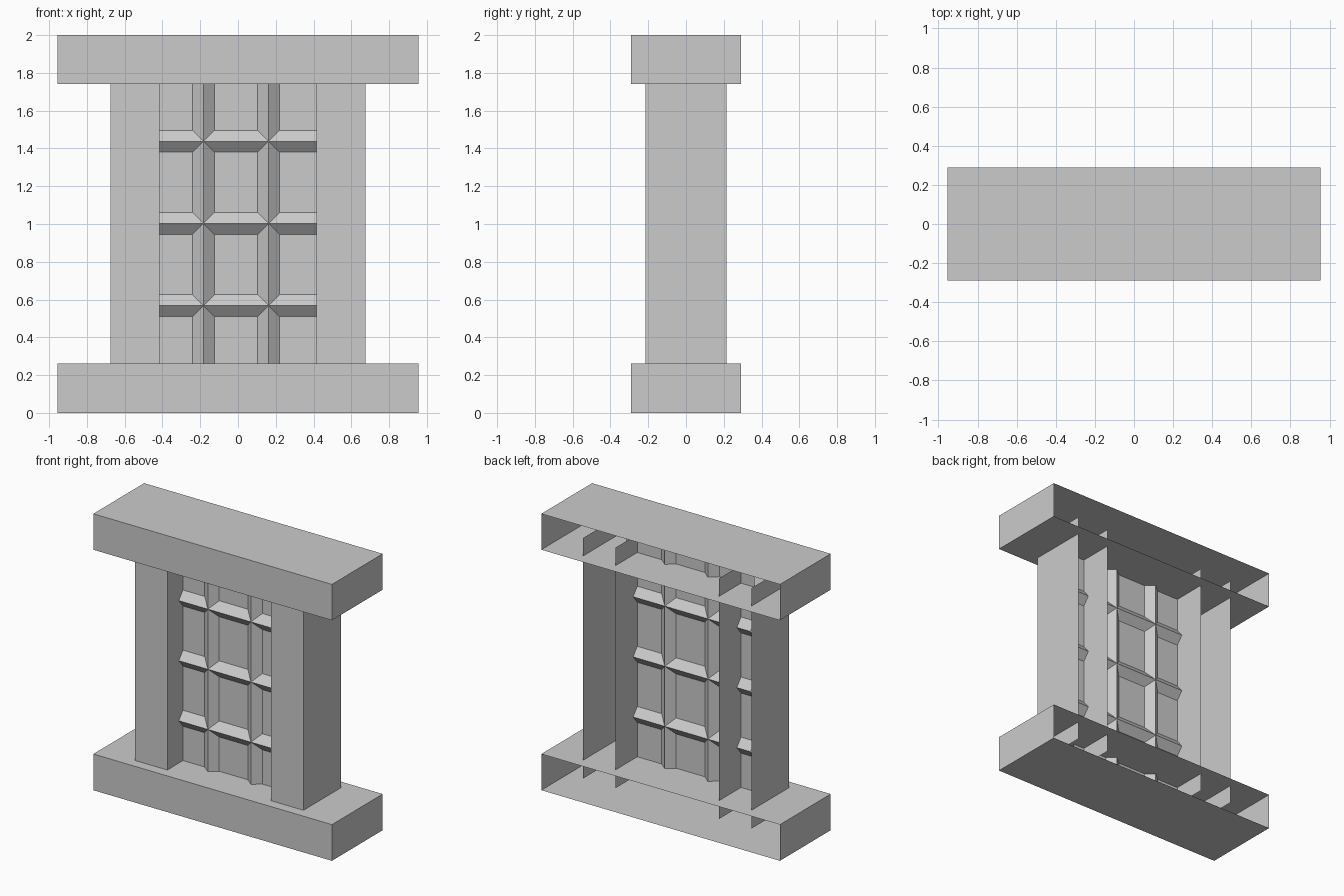
import bpy
import bmesh

if "Cube" in bpy.data.objects:
    bpy.data.objects.remove(bpy.data.objects["Cube"])


def finish(name, bm):
    mesh = bpy.data.meshes.new(name)
    bm.to_mesh(mesh)
    bm.free()
    obj = bpy.data.objects.new(name, mesh)
    bpy.context.collection.objects.link(obj)
    return obj


def open_box(name, x, y, z, open_ends=False):
    """Box without a back; optionally without top and bottom."""
    bm = bmesh.new()
    bmesh.ops.create_cube(bm, size=1)
    bm.normal_update()
    drop = [f for f in bm.faces
            if f.normal.y > 0.5 or (open_ends and abs(f.normal.z) > 0.5)]
    bmesh.ops.delete(bm, geom=drop, context='FACES')
    for v in bm.verts:
        v.co = [lo if c < 0 else hi for c, (lo, hi) in zip(v.co, (x, y, z))]
    return finish(name, bm)


# Sill and lintel
open_box("sill", (-0.955, 0.955), (-0.29, 0.29), (0, 0.262))
open_box("lintel", (-0.955, 0.955), (-0.29, 0.29), (1.74, 2.0))

# Side posts, running into the sill and lintel
for side, x in (("left", (-0.675, -0.415)), ("right", (0.415, 0.675))):
    open_box(side + "_post", x, (-0.215, 0.215), (0.13, 1.87), True)

# Glazing with crossed ridge bars, identical front and back relief
HALF, RISE, PLANE_Y = 0.058, 0.048, -0.036


def stations(start, ridges, end):
    pts = [(start, 0)]
    for r in ridges:
        pts += [(r - HALF, 0), (r, RISE), (r + HALF, 0)]
    return pts + [(end, 0)]


xs = stations(-0.525, (-0.183, 0.162), 0.507)
zs = stations(0.132, (0.568, 1.003, 1.438), 1.872)


def relief(name, sign, with_panes):
    bm = bmesh.new()
    rows = [[(bm.verts.new((x, PLANE_Y + sign * max(hx, hz), z)), max(hx, hz))
             for x, hx in xs] for z, hz in zs]
    for j in range(len(zs) - 1):
        for i in range(len(xs) - 1):
            quad = [rows[j][i], rows[j][i + 1], rows[j + 1][i + 1], rows[j + 1][i]]
            if sign > 0:
                quad.reverse()
            low = [k for k, (_, h) in enumerate(quad) if h == 0]
            if len(low) == 4 and not with_panes:
                continue
            v = [q[0] for q in quad]
            if len(low) == 1:  # mitred crossing
                v = v[low[0]:] + v[:low[0]]
                bm.faces.new((v[0], v[1], v[2]))
                bm.faces.new((v[0], v[2], v[3]))
            else:
                bm.faces.new(v)
    loose = [v for v in bm.verts if not v.link_faces]
    bmesh.ops.delete(bm, geom=loose, context='VERTS')
    return finish(name, bm)


relief("panes_and_front_bars", -1, True)
relief("back_bars", 1, False)
